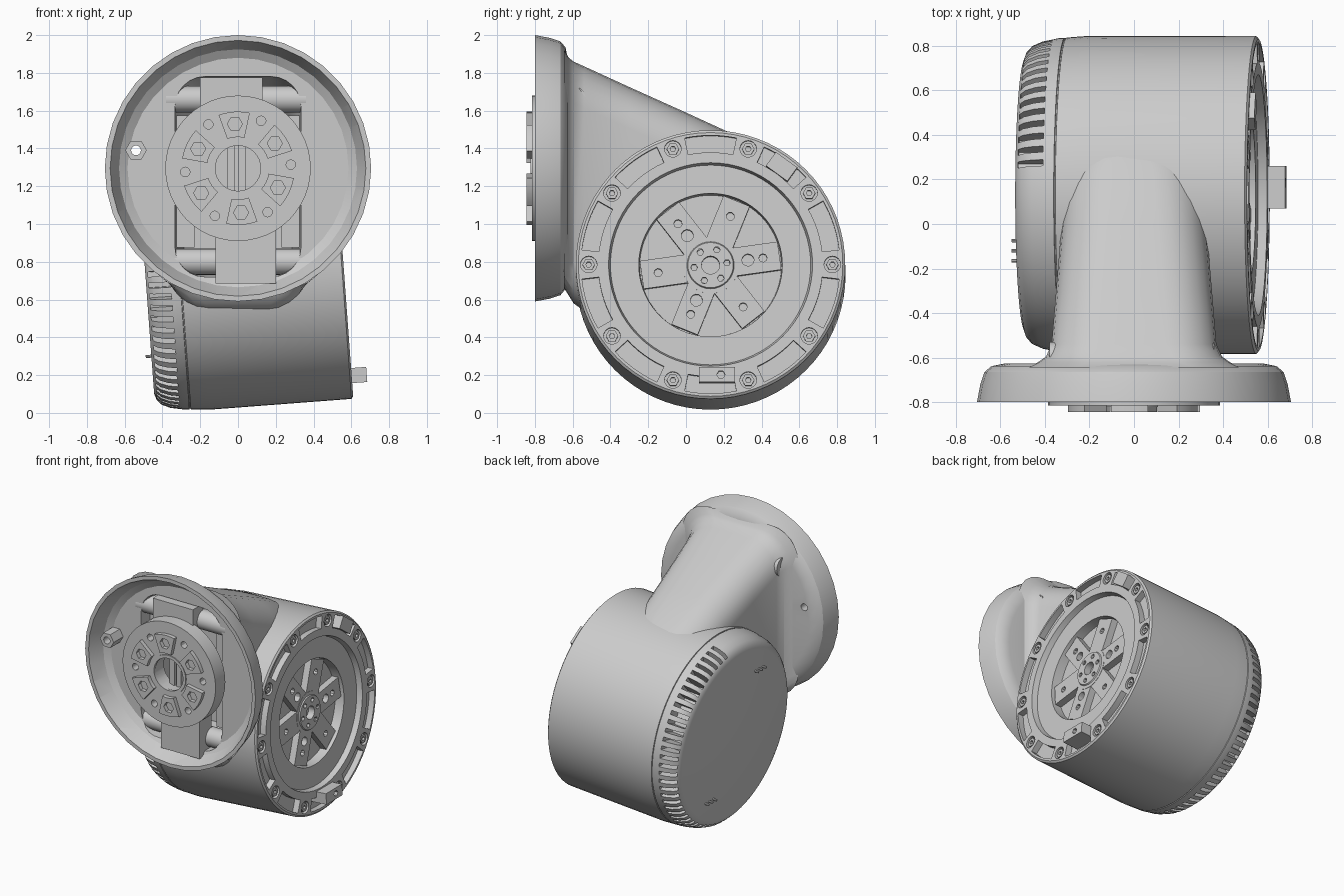
import bpy, bmesh
from math import sin, cos, radians, pi
from mathutils import Matrix, Vector

if "Cube" in bpy.data.objects:
    bpy.data.objects.remove(bpy.data.objects["Cube"])

grey = bpy.data.materials.new("plain_grey")
grey.use_nodes = True
colour = (0.6, 0.6, 0.6, 1)
grey.diffuse_color = colour
grey.node_tree.nodes["Principled BSDF"].inputs["Base Color"].default_value = colour

# Frames: the drum axis leans slightly; the cup axis points to the front
t = radians(4.2)
DRUM = Matrix(((0, -sin(t), cos(t), 0), (1, 0, 0, 0.13), (0, cos(t), sin(t), 0.745), (0, 0, 0, 1)))
CUP = Matrix(((1, 0, 0, 0), (0, 0, -1, 0), (0, 1, 0, 1.295), (0, 0, 0, 1)))
WORLD = Matrix()


def make(name, rings, frame=WORLD, closed=False):
    """Skin a row of equal point rings, capped at the ends or joined in a loop."""
    bm = bmesh.new()
    rows = [[bm.verts.new(p) for p in ring] for ring in rings]
    n = len(rows[0])
    pairs = list(zip(rows, rows[1:])) + ([(rows[-1], rows[0])] if closed else [])
    for a, b in pairs:
        for i in range(n):
            bm.faces.new((a[i], a[(i + 1) % n], b[(i + 1) % n], b[i]))
    if not closed:
        bm.faces.new(rows[0])
        bm.faces.new(rows[-1])
    bmesh.ops.remove_doubles(bm, verts=bm.verts, dist=1e-5)
    bmesh.ops.recalc_face_normals(bm, faces=bm.faces)
    mesh = bpy.data.meshes.new(name)
    bm.to_mesh(mesh)
    bm.free()
    mesh.transform(frame)
    mesh.materials.append(grey)
    obj = bpy.data.objects.new(name, mesh)
    bpy.context.collection.objects.link(obj)
    return obj


def circle(r, z, n, x=0, y=0):
    return [(x + r * cos(2 * pi * i / n), y + r * sin(2 * pi * i / n), z) for i in range(n)]


def lathe(name, profile, frame, n):
    return make(name, [circle(max(r, 0.001), z, n) for r, z in profile], frame)


def rod(name, x, y, r, z0, z1, frame, n=16):
    return make(name, [circle(r, z, n, x, y) for z in (z0, z1)], frame)


def polar_rod(name, radius, deg, r, z0, z1, frame, n=16):
    a = radians(deg)
    return rod(name, radius * cos(a), radius * sin(a), r, z0, z1, frame, n)


def sector(name, r0, r1, mid, half, z0, z1, frame, n=6):
    rings = []
    for i in range(n + 1):
        a = radians(mid - half + 2 * half * i / n)
        rings.append([(r * cos(a), r * sin(a), z) for r, z in ((r0, z0), (r1, z0), (r1, z1), (r0, z1))])
    return make(name, rings, frame)


def box(name, lo, hi, frame=WORLD):
    (x0, y0, z0), (x1, y1, z1) = lo, hi
    return make(name, [[(x0, y0, z), (x1, y0, z), (x1, y1, z), (x0, y1, z)] for z in (z0, z1)], frame)


def loft(name, sections, corner):
    """Rounded rectangles (y, half width, bottom, top) joined along y."""
    rings = []
    for y, w, low, high in sections:
        ring = []
        for k, (sx, sz) in enumerate(((1, 1), (-1, 1), (-1, -1), (1, -1))):
            cx = sx * (w - corner)
            cz = (high - corner) if sz > 0 else (low + corner)
            for j in range(7):
                a = pi / 2 * (k + j / 6)
                ring.append((cx + corner * cos(a), y, cz + corner * sin(a)))
        rings.append(ring)
    return make(name, rings)


def cut(obj, cutters):
    """Subtract the cutters and keep only the finished mesh."""
    group = bpy.data.collections.new("cutters")
    bpy.context.scene.collection.children.link(group)
    for c in cutters:
        c.hide_render = True
        group.objects.link(c)
    mod = obj.modifiers.new("cut", "BOOLEAN")
    mod.operation, mod.solver = "DIFFERENCE", "EXACT"
    mod.operand_type, mod.collection = "COLLECTION", group
    graph = bpy.context.evaluated_depsgraph_get()
    mesh = bpy.data.meshes.new_from_object(obj.evaluated_get(graph))
    obj.modifiers.clear()
    obj.data = mesh
    for c in cutters:
        bpy.data.objects.remove(c)
    bpy.data.collections.remove(group)


def cavity():
    return loft("cavity", [(-0.72, 0.34, 0.72, 1.79), (-0.54, 0.32, 0.72, 1.76), (-0.3, 0.29, 0.75, 1.64)], 0.16)


# Drum housing with shallow seam, recessed end, vents and rim pockets
drum = lathe("drum_housing", [
    (0, -0.49), (0.61, -0.49), (0.645, -0.478), (0.67, -0.455), (0.69, -0.41), (0.704, -0.34),
    (0.706, -0.31), (0.7, -0.308), (0.7, -0.304), (0.707, -0.302), (0.715, -0.2), (0.713, 0.55),
    (0.70, 0.56), (0.54, 0.56), (0.53, 0.52), (0.38, 0.52), (0.375, 0.45), (0, 0.45)], DRUM, 72)
cutters = [cavity()]
for i in range(51):
    turn = Matrix.Rotation(radians(-182 + i * 5.2), 4, "Z")
    cutters.append(box("vent", (0.6, -0.014, -0.476), (0.76, 0.014, -0.36), DRUM @ turn))
for i in range(10):
    cutters.append(sector("pocket", 0.595, 0.685, 18 + i * 36, 11.5, 0.515, 0.6, DRUM))
    cutters.append(polar_rod("bolt_well", 0.645, i * 36, 0.044, 0.53, 0.6, DRUM))
cut(drum, cutters)

# Rim bolts
for i in range(10):
    bolt = polar_rod("rim_bolt", 0.645, i * 36, 0.033, 0.5, 0.555, DRUM, 6)
    cut(bolt, [polar_rod("socket", 0.645, i * 36, 0.015, 0.535, 0.6, DRUM, 6)])

# Stop blocks in the rim
turn = Matrix.Rotation(radians(54), 4, "Z")
box("upper_stop_block", (0.595, -0.07, 0.5), (0.685, 0.07, 0.585), DRUM @ turn)
lower = box("lower_stop_block", (-0.06, -0.63, 0.5), (0.13, -0.55, 0.64), DRUM)
cut(lower, [rod("hole", 0.055, -0.59, 0.022, 0.6, 0.7, DRUM, 6)])

# Six-armed output hub
for i in range(6):
    turn = DRUM @ Matrix.Rotation(radians(8 + i * 60), 4, "Z")
    arm = box("hub_arm", (0.1, -0.075, 0.44), (0.368, 0.075, 0.5), turn)
    holes = [rod("hole", 0.28, 0, 0.022, 0.46, 0.6, turn, 8)]
    if i % 2 == 0:
        holes.append(rod("hole", 0.2, 0, 0.032, 0.46, 0.6, turn, 12))
    cut(arm, holes)
hub = lathe("hub_centre", [(0, 0.44), (0.15, 0.44), (0.15, 0.502), (0.125, 0.502), (0.12, 0.51), (0, 0.51)], DRUM, 32)
cut(hub, [rod("hole", 0, 0, 0.048, 0.46, 0.6, DRUM)] +
    [polar_rod("hole", 0.088, 8 + i * 60, 0.018, 0.48, 0.6, DRUM, 6) for i in range(6)])

# Contact pins on the closed end
for side in (-1, 1):
    for k in (-1, 0, 1):
        rod("contact_pin", side * (0.25 - 0.045 * k), side * -0.41, 0.008, -0.52, -0.48, DRUM, 8)

# Hollow neck between drum and cup
neck = loft("neck", [
    (-0.645, 0.48, 0.66, 1.92), (-0.62, 0.43, 0.62, 1.88), (-0.595, 0.395, 0.58, 1.86),
    (-0.54, 0.37, 0.54, 1.835), (-0.3, 0.35, 0.45, 1.725), (0, 0.325, 0.4, 1.59),
    (0.24, 0.31, 0.5, 1.48), (0.35, 0.28, 0.6, 1.4)], 0.22)
cut(neck, [cavity()])

# Open front cup
cup = lathe("front_cup", [(0, 0.8), (0.705, 0.8), (0.69, 0.72), (0.672, 0.665), (0.64, 0.638), (0.58, 0.626), (0, 0.626)], CUP, 36)
cut(cup, [lathe("hollow", [(0, 0.83), (0.68, 0.83), (0.677, 0.8), (0.63, 0.695), (0.585, 0.667), (0, 0.667)], CUP, 36),
          cavity(), rod("hole", -0.54, 0.095, 0.026, 0.5, 0.9, CUP)])
post = rod("cup_post", -0.54, 0.095, 0.057, 0.65, 0.78, CUP, 6)
cut(post, [rod("hole", -0.54, 0.095, 0.026, 0.5, 0.9, CUP)])

# Mounting disc with pads, holes and a ringed centre
disc = lathe("mounting_disc", [(0, 0.7), (0.385, 0.7), (0.385, 0.815), (0, 0.815)], CUP, 48)
cut(disc, [rod("bore", 0, 0, 0.125, 0.6, 0.9, CUP, 32)] +
    [polar_rod("hole", 0.28, 64 + i * 60, 0.025, 0.74, 0.9, CUP, 12) for i in range(6)])
make("bore_ring", [circle(r, z, 32) for r, z in ((0.143, 0.8), (0.143, 0.822), (0.12, 0.822), (0.12, 0.8))], CUP, True)
for i in range(6):
    pad = sector("disc_pad", 0.165, 0.3, 34 + i * 60, 16, 0.8, 0.845, CUP)
    cut(pad, [polar_rod("hole", 0.235, 34 + i * 60, 0.04, 0.79, 0.9, CUP, 6)])

# Frame carrying the disc inside the neck
for x in (-0.035, 0.02):
    box("centre_bar", (x - 0.02, -0.13, 0.5), (x + 0.02, 0.13, 0.73), CUP)
box("upper_tab", (-0.2, 0.3, 0.6), (0.13, 0.48, 0.72), CUP)
box("lower_tab", (-0.12, -0.61, 0.6), (0.2, -0.33, 0.74), CUP)
for s in (-1, 1):
    box("frame_side", (s * 0.28 - 0.05, -0.42, 0.28), (s * 0.28 + 0.05, 0.28, 0.58), CUP)
ACROSS = Matrix.Rotation(pi / 2, 4, "Y")
for z in (0.8, 1.66):
    rod("cross_tube", -z, -0.6, 0.07, -0.38, 0.36, ACROSS, 20)

# Smooth curved surfaces while keeping edges crisp
bpy.ops.object.select_all(action="DESELECT")
for obj in bpy.context.scene.objects:
    if obj.type == "MESH":
        obj.select_set(True)
        bpy.context.view_layer.objects.active = obj
bpy.ops.object.shade_smooth_by_angle(angle=radians(30))
